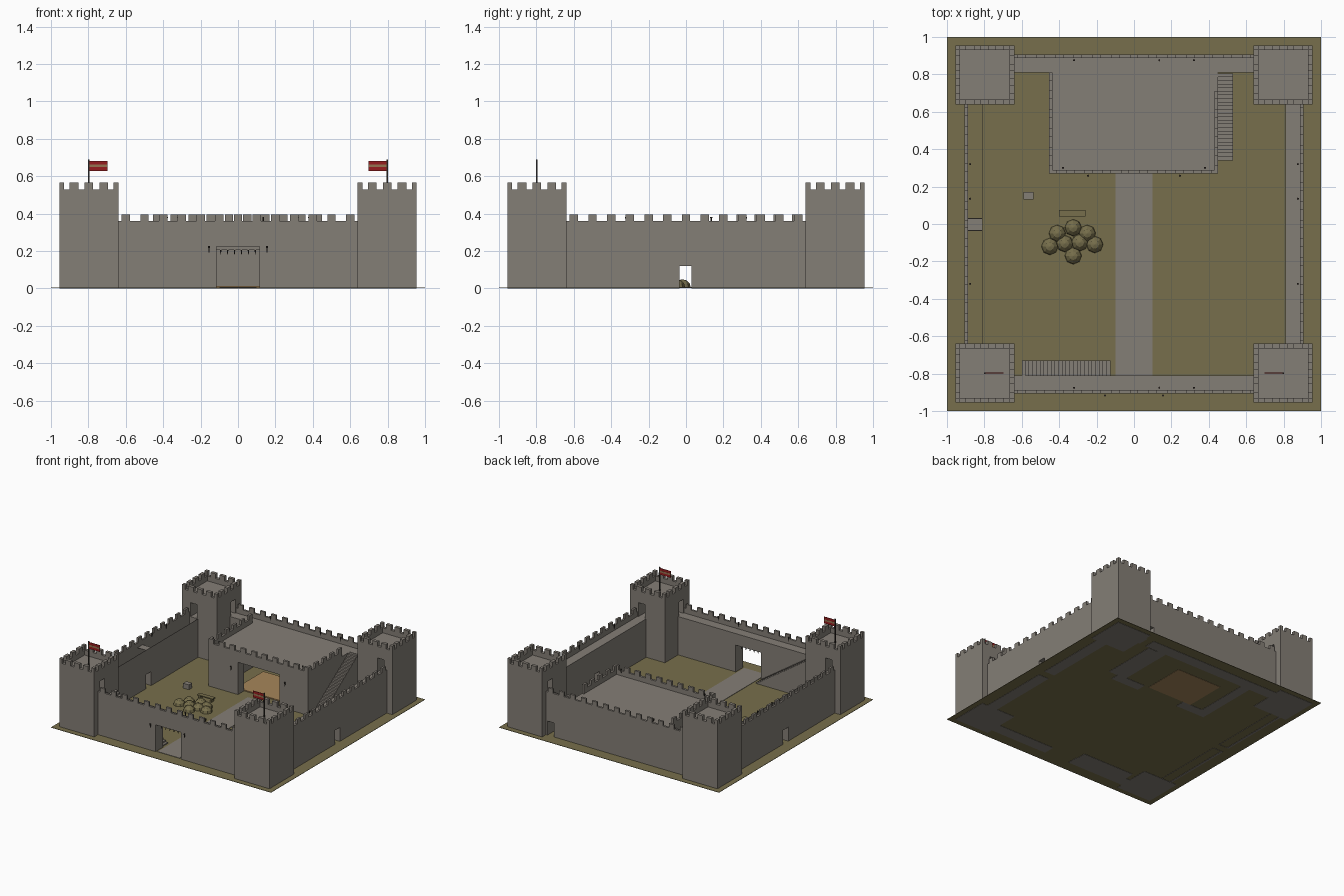
import bpy, bmesh, math
from mathutils import Matrix, Vector

if "Cube" in bpy.data.objects:
    bpy.data.objects.remove(bpy.data.objects["Cube"])


def mat(name, r, g, b):
    lin = lambda c: (c / 255 / 12.92) if c < 10 else ((c / 255 + 0.055) / 1.055) ** 2.4
    m = bpy.data.materials.new(name)
    m.diffuse_color = (lin(r), lin(g), lin(b), 1)
    m.use_nodes = True
    m.node_tree.nodes["Principled BSDF"].inputs["Base Color"].default_value = m.diffuse_color
    return m


STONE = mat("grey_stone", 132, 126, 118)
GRASS = mat("olive_grass", 119, 111, 76)
WOOD = mat("tan_wood", 166, 134, 90)
IRON = mat("dark_iron", 58, 52, 46)
RED = mat("flag_red", 150, 28, 30)
GOLD = mat("flag_tan", 150, 115, 80)


def finish(bm, name, material):
    me = bpy.data.meshes.new(name)
    bmesh.ops.recalc_face_normals(bm, faces=bm.faces)
    bm.to_mesh(me)
    bm.free()
    ob = bpy.data.objects.new(name, me)
    if material:
        me.materials.append(material)
    bpy.context.collection.objects.link(ob)
    return ob


def boxes(name, material, items):
    """One object out of boxes given as (x0, x1, y0, y1, z0, z1)."""
    bm = bmesh.new()
    for x0, x1, y0, y1, z0, z1 in items:
        m = Matrix.Translation(((x0 + x1) / 2, (y0 + y1) / 2, (z0 + z1) / 2))
        m = m @ Matrix.Diagonal((abs(x1 - x0), abs(y1 - y0), z1 - z0, 1))
        bmesh.ops.create_cube(bm, size=1, matrix=m)
    return finish(bm, name, material)


WALK, PAR, TOP = 0.32, 0.36, 0.395      # walk, parapet and merlon heights
IN, MID, OUT = 0.81, 0.888, 0.905       # wall inner face, parapet inner and outer
T, H = 0.797, 0.158                     # tower centre and half width
E = T - H                               # wall ends at the tower faces


def run(lo, hi, c, w=0.045):
    """Clipped merlon spans for centres c."""
    return [(max(lo, v - w / 2), min(hi, v + w / 2)) for v in c]


# Ground, path and room floor
boxes("ground", GRASS, [(-1, 1, -1, 1, 0.002, 0.005)])
boxes("path", STONE, [(-0.1, 0.1, -0.9, 0.27, 0.003, 0.008)])
boxes("room_floor", WOOD, [(-0.26, 0.15, 0.35, 0.7, 0, 0.013)])

# Curtain walls, written along u with the outside towards +v, then turned
TENTHS = [i / 10 for i in range(-6, 7)]


def wall(name, place, u0, u1, h):
    items = [(-E, u0, IN, OUT, 0, WALK), (u1, E, IN, OUT, 0, WALK),
             (u0, u1, IN, OUT, h, WALK), (-E, E, MID, OUT, WALK, PAR)]
    if name == "left_wall":             # this wall is open on top except over its door
        items = [(-E, u0, MID, OUT, 0, PAR), (u1, E, MID, OUT, 0, PAR), (u0, u1, MID, OUT, h, PAR),
                 (-E, u0, IN, IN + .003, 0, WALK), (u1, E, IN, IN + .003, 0, WALK),
                 (u0, u1, IN, MID, WALK - .003, WALK), (u0, u1, IN, IN + .003, h, WALK),
                 (u0 - .003, u0, IN, MID, 0, h), (u1, u1 + .003, IN, MID, 0, h),
                 (u0, u1, IN, MID, h, h + .003)]
    items += [(a, b, MID, OUT, PAR, TOP) for a, b in run(-E, E, TENTHS)]
    boxes(name, STONE, [place(*i) for i in items])


FRONT = lambda u0, u1, v0, v1, a, b: (u0, u1, -v1, -v0, a, b)
BACK = lambda u0, u1, v0, v1, a, b: (u0, u1, v0, v1, a, b)
RIGHT = lambda u0, u1, v0, v1, a, b: (v0, v1, u0, u1, a, b)
LEFT = lambda u0, u1, v0, v1, a, b: (-v1, -v0, u0, u1, a, b)
wall("front_wall", FRONT, -0.115, 0.115, 0.225)
wall("back_wall", BACK, 0.565, 0.625, 0.12)
wall("right_wall", RIGHT, -0.035, 0.03, 0.12)
wall("left_wall", LEFT, -0.035, 0.03, 0.12)

# Corner towers with doorways onto the wall walks
for sx in (-1, 1):
    for sy in (-1, 1):
        name = ("front" if sy < 0 else "back") + ("_left" if sx < 0 else "_right") + "_tower"
        cx, cy = sx * T, sy * T
        body = boxes(name, STONE, [(cx - H, cx + H, cy - H, cy + H, 0, 0.49)])
        cut = boxes(name + "_door_cutter", STONE, [
            (sx * (E - .05), sx * (E + .1), sy * .85 - .03, sy * .85 + .03, WALK, 0.435),
            (sx * .85 - .03, sx * .85 + .03, sy * (E - .05), sy * (E + .1), WALK, 0.435)])
        cut.hide_render = True
        cut.hide_viewport = True
        mod = body.modifiers.new("doors", "BOOLEAN")
        mod.object = cut
        mod.operation = "DIFFERENCE"
        mod.solver = "EXACT"
        t, ring = 0.026, []
        spans = [(-H, H, 0.49, 0.53)]
        spans += [(a, b, 0.53, 0.567) for a, b in run(-H, H, (-H, -.08, 0, .08, H), 0.046)]
        for a, b, z0, z1 in spans:
            for s in (-1, 1):
                o, i = s * H, s * (H - t)
                ring.append((cx + a, cx + b, cy + min(o, i), cy + max(o, i), z0, z1))
                ring.append((cx + min(o, i), cx + max(o, i), cy + a, cy + b, z0, z1))
        boxes(name + "_battlement", STONE, ring)

# Keep: hollow block with a gateway, flat roof and parapet
KX0, KX1, KY = -0.455, 0.448, 0.27
p = 0.018
keep = [(KX0, -0.19, KY, 0.35, 0, WALK), (0.19, KX1, KY, 0.35, 0, WALK),
        (-0.19, 0.19, KY, 0.35, 0.27, WALK),
        (KX0, KX0 + .08, 0.35, IN, 0, WALK), (KX1 - .08, KX1, 0.35, IN, 0, WALK),
        (KX0 + .08, KX1 - .08, 0.35, IN, 0.29, WALK),
        (KX0, KX1, KY, KY + p, WALK, PAR), (KX0, KX0 + p, KY + p, IN, WALK, PAR),
        (KX1 - p, KX1, KY + p, 0.71, WALK, PAR)]
keep += [(a, b, KY, KY + p, PAR, TOP) for a, b in run(KX0, KX1, [-.435 + i * .0967 for i in range(10)])]
ys = [KY + .02 + i * .1 for i in range(6)]
keep += [(KX0, KX0 + p, a, b, PAR, TOP) for a, b in run(KY, IN, ys)]
keep += [(KX1 - p, KX1, a, b, PAR, TOP) for a, b in run(KY, 0.71, ys[:5])]
boxes("keep", STONE, keep)


# Stairs: stepped profile pushed sideways
def stairs(name, start, direction, side, length, n=24):
    pts = [(0, 0)]
    for i in range(n):
        pts += [(length * i / n, WALK * (i + 1) / n), (length * (i + 1) / n, WALK * (i + 1) / n)]
    pts.append((length, 0))
    bm = bmesh.new()
    f = bm.faces.new([bm.verts.new(Vector(start) + Vector(direction) * a + Vector((0, 0, z)))
                      for a, z in pts])
    ext = bmesh.ops.extrude_face_region(bm, geom=[f])
    bmesh.ops.translate(bm, vec=side, verts=[v for v in ext["geom"] if isinstance(v, bmesh.types.BMVert)])
    finish(bm, name, STONE)


stairs("wall_stairs", (-0.125, -IN, 0), (-1, 0, 0), (0, 0.08, 0), 0.475)
stairs("keep_stairs", (KX1, 0.34, 0), (0, 1, 0), (0.082, 0, 0), 0.465)


# Cones for torches and portcullis spikes
def cones(name, material, items, r, depth):
    bm = bmesh.new()
    for x, y, z in items:
        bmesh.ops.create_cone(bm, cap_ends=True, segments=6, radius1=0.0015, radius2=r, depth=depth,
                              matrix=Matrix.Translation((x, y, z)))
    finish(bm, name, material)


torch = [(s * .155, -OUT - .012, .21) for s in (-1, 1)]
torch += [(s * .245, KY - .012, .21) for s in (-1, 1)] + [(s * .38, KY + p + .012, .365) for s in (-1, 1)]
for u in (-.32, .135, .32):
    v = MID - .012
    torch += [(u, -v, .365), (u, v, .365), (-v, u, .365), (v, u, .365)]
cones("torches", IRON, torch, 0.006, 0.035)
boxes("portcullis_bar", STONE, [(-0.115, 0.115, -0.865, -0.85, 0.205, 0.225)])
cones("portcullis_spikes", IRON, [(-.0925 + i * .037, -0.8575, .195) for i in range(6)], 0.005, 0.025)

# Flags on the front towers, both flying inwards
for s, side in ((-1, "left"), (1, "right")):
    x = s * T
    boxes(side + "_flag_pole", IRON, [(x - .004, x + .004, -T - .004, -T + .004, .49, .69)])
    a, b = sorted((x, x - s * .1))
    boxes(side + "_flag", RED, [(a, b, -T - .002, -T + .002, .628, .682)])
    boxes(side + "_flag_stripe", GOLD, [(a, b, -T - .003, -T + .003, .648, .662)])

# Yard: heap of low-poly mounds, bench and stone block
bm = bmesh.new()
for x, y in ((-.45, -.12), (-.41, -.05), (-.37, -.105), (-.325, -.02), (-.29, -.1),
             (-.25, -.05), (-.21, -.11), (-.325, -.17)):
    bmesh.ops.create_uvsphere(bm, u_segments=8, v_segments=6, radius=0.046,
                              matrix=Matrix.Translation((x, y, 0.003)))
bmesh.ops.bisect_plane(bm, geom=bm.verts[:] + bm.edges[:] + bm.faces[:], plane_co=(0, 0, 0.003),
                       plane_no=(0, 0, 1), clear_inner=True)
finish(bm, "mounds", GRASS)
boxes("bench", GRASS, [(-.4, -.26, .04, .076, .03, .038), (-.39, -.375, .043, .073, 0.003, .03),
                       (-.285, -.27, .043, .073, 0.003, .03)])
boxes("stone_block", STONE, [(-.59, -.537, .13, .172, 0.003, .045)])
